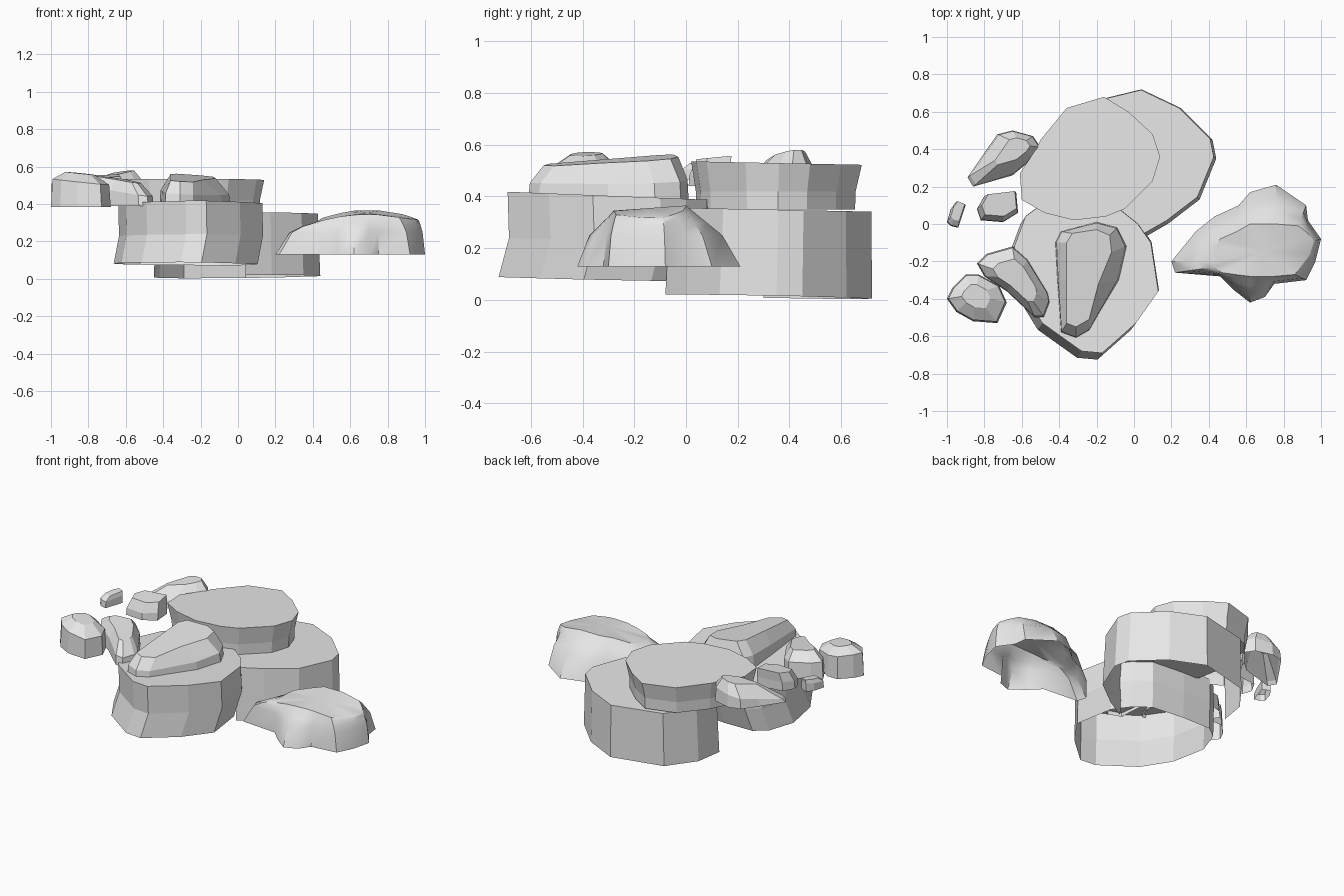
import bpy
import bmesh
import math
from mathutils import Vector

starter = bpy.data.objects.get("Cube")
if starter:
    bpy.data.objects.remove(starter, do_unlink=True)

# One plain stone colour for everything
stone = bpy.data.materials.new("grey_stone")
stone.use_nodes = True
stone.diffuse_color = (.8, .8, .8, 1)
stone.node_tree.nodes["Principled BSDF"].inputs["Base Color"].default_value = stone.diffuse_color


def centre(points):
    return sum((Vector(p) for p in points), Vector((0, 0))) / len(points)


def resize(points, factor, shift=(0, 0)):
    """Scale an outline about its middle, then slide it."""
    middle = centre(points)
    return [middle + (Vector(p) - middle) * factor + Vector(shift) for p in points]


def rock(name, first, second, levels, arch=0, gap=()):
    """Loft rings blended between two outlines, capped on top, open underneath.
    Each level is (blend, height, slope along x, slope along y), lowest first.
    An arch lowers both x ends of the higher rings and makes the rock smooth.
    The gap lists wall sides left open."""
    area = sum(a[0] * b[1] - b[0] * a[1] for a, b in zip(first, first[1:] + first[:1]))
    if area < 0:
        first, second = first[::-1], second[::-1]
    bm = bmesh.new()
    rings = []
    for blend, height, slope_x, slope_y in levels:
        outline = [Vector(a).lerp(Vector(b), blend) for a, b in zip(first, second)]
        middle = centre(outline)
        tilt = Vector((slope_x, slope_y))
        bend = arch * max(blend, 0) ** 4
        rings.append([bm.verts.new((p.x, p.y, height + tilt.dot(p - middle)
                                    - bend * (p.x - middle.x) ** 2)) for p in outline])
    count = len(first)
    for low, high in zip(rings, rings[1:]):
        for i in range(count):
            j = (i + 1) % count
            if i not in gap:
                bm.faces.new((low[i], low[j], high[j], high[i]))
    cap = bm.faces.new(rings[-1])
    if arch:
        # Fan the domed cap from a crown point
        crown = bmesh.ops.poke(bm, faces=[cap])["verts"][0]
        crown.co.z = levels[-1][1]
    loose = [v for v in bm.verts if not v.link_faces]
    bmesh.ops.delete(bm, geom=loose, context="VERTS")
    mesh = bpy.data.meshes.new(name)
    bm.to_mesh(mesh)
    bm.free()
    mesh.materials.append(stone)
    obj = bpy.data.objects.new(name, mesh)
    bpy.context.collection.objects.link(obj)
    if arch:
        bpy.ops.object.select_all(action="DESELECT")
        obj.select_set(True)
        bpy.context.view_layer.objects.active = obj
        bpy.ops.object.shade_smooth_by_angle(angle=math.radians(35))


# Large rear block, open where it runs into the front block
rear = [(.04, .72), (-.29, .64), (-.42, .47), (-.45, .3), (-.42, .1),
        (-.25, -.04), (-.1, -.08), (.04, -.08), (.18, 0), (.35, .13), (.44, .35),
        (.42, .45), (.25, .62)]
rock("rear_block", rear, resize(rear, .97, (0, .01)),
     [(0, .013, .01, -.02), (1, .35, 0, -.02)], gap=(3, 4, 5, 6))

# Overhanging slab on the rear block
slab = [(-.16, .68), (-.36, .62), (-.5, .45), (-.53, .39), (-.61, .27), (-.6, .13),
        (-.48, .06), (-.32, .02), (-.15, .04), (-.05, .08), (.05, .18), (.1, .23),
        (.14, .36), (.1, .48), (-.03, .6)]
rock("upper_slab", slab, resize(slab, .93),
     [(1, .35, 0, 0), (.9, .42, 0, 0), (0, .53, 0, -.02)])

# Front block with a pinched waist and a foot that kicks forward
front = [(-.08, .08), (-.3, .1), (-.5, .1), (-.58, .04), (-.64, -.12), (-.6, -.35),
         (-.49, -.53), (-.28, -.68), (-.17, -.69), (.01, -.53), (.13, -.36), (.09, -.1),
         (.02, 0)]
rock("front_block", front, resize(front, 1, (-.025, -.035)),
     [(1, .08, -.01, -.02), (-.15, .23, 0, -.02), (0, .4, 0, -.04)])

# Long boulder lying on the front block
boulder_base = [(-.42, -.1), (-.39, -.04), (-.2, .01), (-.09, -.02), (-.04, -.12),
                (-.08, -.3), (-.24, -.57), (-.31, -.61), (-.39, -.58), (-.41, -.3)]
boulder_top = [(-.36, -.1), (-.33, -.05), (-.2, -.03), (-.13, -.06), (-.12, -.15),
               (-.19, -.32), (-.24, -.51), (-.31, -.55), (-.36, -.53), (-.36, -.3)]
rock("top_boulder", boulder_base, boulder_top,
     [(0, .39, 0, 0), (.1, .46, -.06, .03), (1, .54, -.08, .08)])

# Smooth outlying rock with a domed cap
outlier_base = [(.2, -.2), (.33, -.04), (.43, .04), (.56, .1), (.62, .17), (.76, .21),
                (.92, .1), (.93, .02), (1, -.08), (.97, -.2), (.92, -.3), (.75, -.32),
                (.7, -.39), (.62, -.42), (.53, -.35), (.46, -.28), (.22, -.26)]
outlier_top = [(.43, -.2), (.44, -.12), (.46, -.08), (.55, -.04), (.62, 0), (.76, 0),
               (.88, -.01), (.93, -.05), (.96, -.09), (.94, -.16), (.86, -.27), (.75, -.28),
               (.7, -.28), (.62, -.28), (.54, -.27), (.47, -.26), (.43, -.23)]
rock("outlying_rock", outlier_base, outlier_top,
     [(0, .13, 0, 0), (.33, .25, 0, 0), (.62, .295, .01, .02),
      (.85, .33, .03, .05), (1, .355, .03, .08)], arch=.6)

# Small loose stones: outline, cap size, cap shift, bottom, shoulder, top, cap slope
stones = {
    "rear_stone": ([(-.89, .25), (-.86, .2), (-.65, .26), (-.54, .35), (-.5, .41),
                    (-.54, .47), (-.65, .5), (-.73, .48), (-.8, .38)],
                   .48, (.04, .03), .43, .49, .565, (.15, .1)),
    "tiny_stone": ([(-1, .01), (-.98, -.01), (-.94, -.02), (-.9, .1), (-.95, .12),
                    (-.98, .08)],
                   .75, (.01, .02), .465, .51, .535, (0, .1)),
    "middle_stone": ([(-.84, .08), (-.82, .02), (-.7, .01), (-.62, .06), (-.63, .17),
                      (-.8, .15)],
                     .84, (.01, .02), .44, .49, .55, (0, .1)),
    "leaning_stone": ([(-.84, -.21), (-.79, -.16), (-.65, -.12), (-.57, -.19),
                       (-.46, -.37), (-.45, -.42), (-.48, -.5), (-.53, -.5),
                       (-.68, -.36), (-.8, -.28)],
                      .6, (0, .01), .39, .47, .53, (-.12, .06)),
    "corner_stone": ([(-1, -.4), (-.97, -.34), (-.9, -.27), (-.83, -.27), (-.72, -.33),
                      (-.68, -.42), (-.73, -.53), (-.86, -.52), (-.95, -.47)],
                     .48, (0, .01), .385, .52, .565, (-.1, .02)),
}
for name, (outline, size, shift, bottom, shoulder, top, slope) in stones.items():
    rock(name, outline, resize(outline, size, shift),
         [(0, bottom, 0, 0), (.1, shoulder, *slope), (1, top, *slope)])
